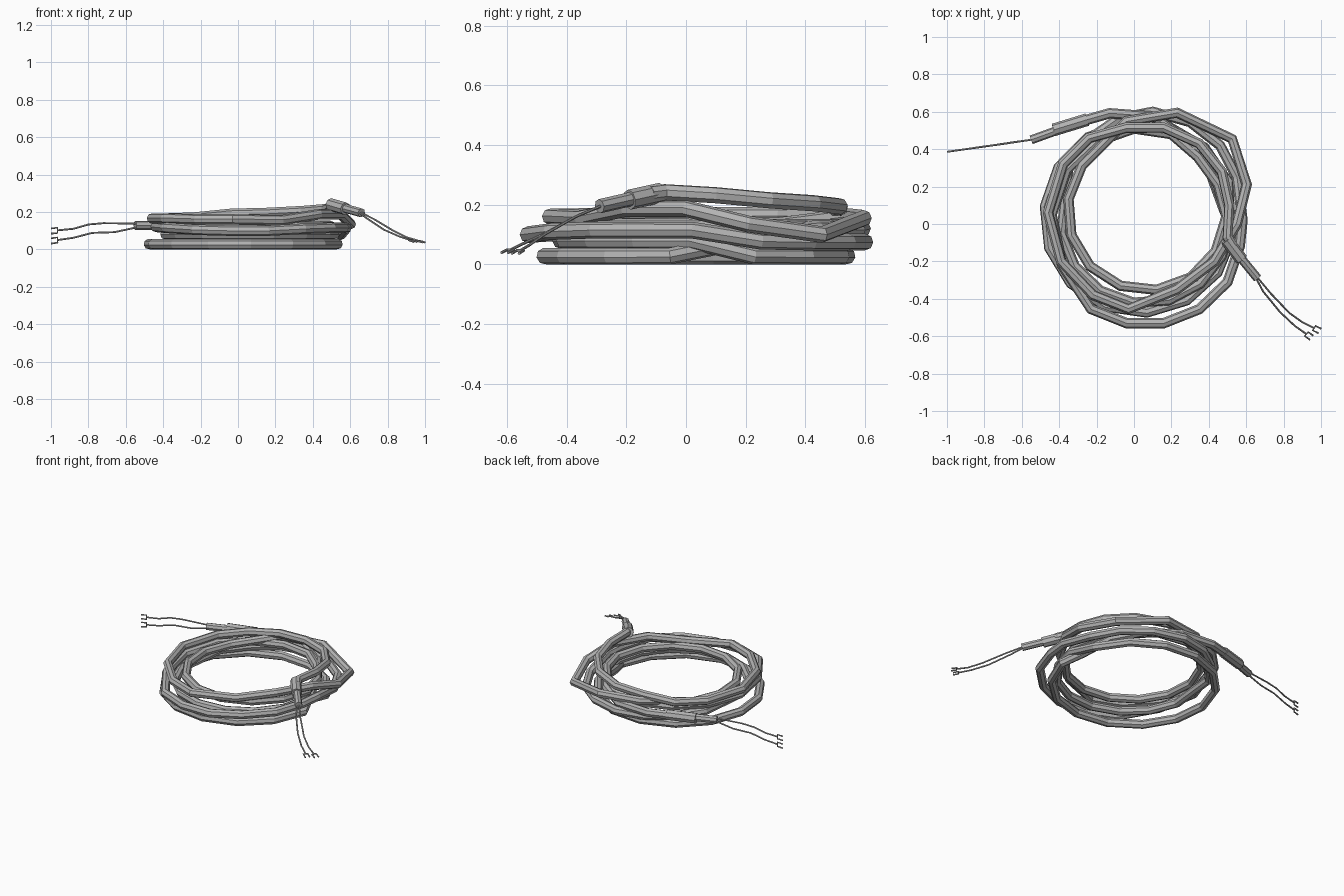
import bpy
from math import cos, sin, radians
from mathutils import Vector

cube = bpy.data.objects.get("Cube")
if cube:
    bpy.data.objects.remove(cube, do_unlink=True)

grey = bpy.data.materials.new("cable grey")
grey.use_nodes = True
colour = (0.45, 0.45, 0.45, 1)
grey.diffuse_color = colour
grey.node_tree.nodes["Principled BSDF"].inputs["Base Color"].default_value = colour


def tube(name, paths, radius, sides=8):
    """Flat-sided tubes along the given paths, as one mesh."""
    curve = bpy.data.curves.new(name, "CURVE")
    curve.dimensions = "3D"
    curve.bevel_depth = radius
    curve.bevel_resolution = (sides - 4) // 2
    curve.use_fill_caps = True
    for path in paths:
        spline = curve.splines.new("POLY")
        spline.points.add(len(path) - 1)
        spline.use_smooth = False
        for point, place in zip(spline.points, path):
            point.co = (*place, 1)
    ob = bpy.data.objects.new(name, curve)
    bpy.context.collection.objects.link(ob)
    bpy.ops.object.select_all(action="DESELECT")
    ob.select_set(True)
    bpy.context.view_layer.objects.active = ob
    bpy.ops.object.convert(target="MESH")
    ob.data.materials.clear()
    ob.data.materials.append(grey)
    for face in ob.data.polygons:
        face.use_smooth = False


def turn(x, y, radius, z_start, z_end, start, end, steps):
    """Clockwise arc of the coil, climbing evenly."""
    points = []
    for i in range(steps + 1):
        t = i / steps
        a = radians(start + (end - start) * t)
        points.append((x + radius * cos(a), y + radius * sin(a),
                       z_start + (z_end - z_start) * t))
    return points


# Lead-in from the right sleeve, diving to the bottom turn
path = [(-.40, .515, .128), (-.13, .592, .12), (.1, .575, .115),
        (.29, .44, .12), (.41, .27, .105), (.48, .08, .055)]
path += turn(.03, .035, .51, .028, .028, -10, -338, 13)
# Second turn, swinging outward at the back
path += turn(.06, .03, .455, .08, .08, -2, -170, 7)
path += [(-.35, .3, .078), (-.23, .46, .075), (-.08, .565, .075)]
# Outer turn
path += [(.1, .6, .075), (.3, .545, .075), (.46, .42, .075), (.55, .25, .078),
         (.58, .02, .115), (.565, -.12, .115), (.5, -.31, .115), (.35, -.455, .11),
         (.16, -.53, .1), (-.04, -.53, .1), (-.23, -.455, .105),
         (-.385, -.22, .115), (-.44, .05, .12), (-.36, .29, .125)]
# Inner turn, cutting across the back left
path += [(-.2, .44, .125), (0, .51, .125), (.2, .48, .125),
         (.34, .36, .125), (.45, .21, .125)]
path += turn(.07, .07, .425, .125, .13, -4, -215, 8)
# Loose upper turn, rising to the left sleeve
path += [(-.04, .55, .16), (.23, .595, .155), (.525, .455, .1), (.603, .21, .135),
         (.55, 0, .187), (.43, -.2, .187), (.23, -.35, .155),
         (-.03, -.455, .16), (-.22, -.38, .16), (-.39, -.2, .165),
         (-.46, .06, .165), (-.38, .32, .165), (-.24, .46, .17),
         (-.04, .515, .19), (.16, .515, .195), (.35, .43, .205),
         (.47, .28, .215), (.51, .1, .232), (.5, -.07, .242), (.53, -.12, .236)]
tube("coiled_cable", [path], .028)

# Stepped sleeves at both cable ends
tube("left_large_sleeve", [[(.495, -.085, .24), (.575, -.19, .217)]], .034)
tube("left_small_sleeve", [[(.57, -.18, .22), (.66, -.29, .195)]], .024)
tube("right_large_sleeve", [[(-.25, .558, .125), (-.43, .503, .127)]], .034)
tube("right_small_sleeve", [[(-.42, .497, .128), (-.55, .45, .128)]], .024)


def lead(name, points, side):
    """Thin wire ending in a two-pronged terminal."""
    points = [Vector(p) for p in points]
    tip = points[-1]
    ahead = (tip - points[-2]).normalized()
    side = Vector(side).normalized() * .014
    tube(name + "_wire", [points], .005)
    fork = [tip + ahead * .05 + side, tip + ahead * .015 + side,
            tip + ahead * .015 - side, tip + ahead * .05 - side]
    tube(name + "_terminal", [fork, [tip - ahead * .02, tip + ahead * .015]], .005)


lead("left_outer", [(.655, -.28, .198), (.73, -.37, .16), (.83, -.475, .1),
                    (.9, -.525, .065), (.95, -.55, .05)], (.5, .8, 0))
lead("left_inner", [(.65, -.285, .195), (.69, -.36, .165), (.78, -.47, .105),
                    (.86, -.545, .07), (.91, -.58, .053)], (.6, .75, 0))
lead("right_upper", [(-.54, .452, .138), (-.72, .425, .14), (-.8, .415, .133),
                     (-.88, .403, .11), (-.95, .393, .103)], (0, 0, 1))
lead("right_lower", [(-.54, .452, .118), (-.66, .435, .092), (-.78, .417, .088),
                     (-.88, .403, .062), (-.95, .393, .052)], (0, 0, 1))
